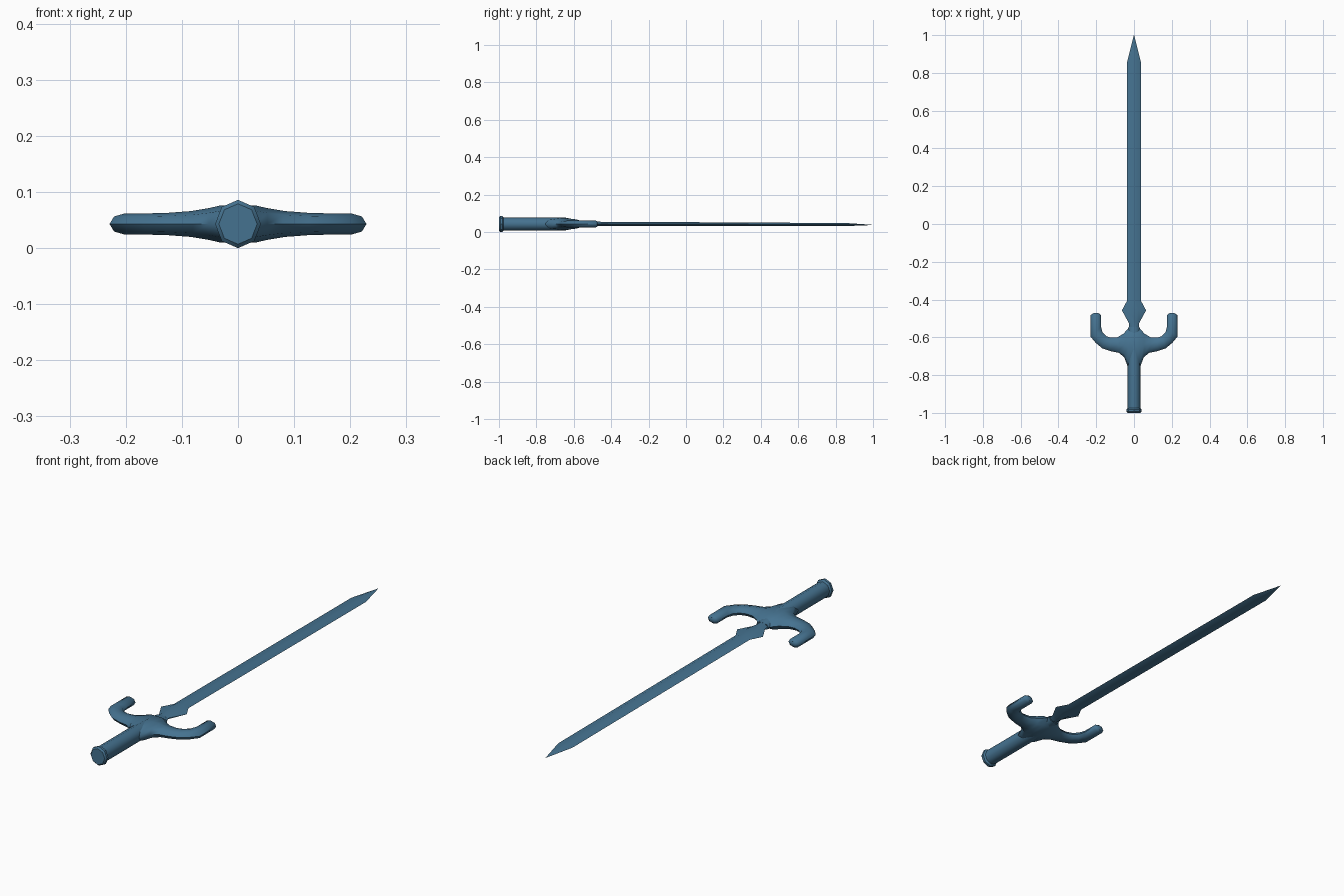
import bpy, bmesh, math

if "Cube" in bpy.data.objects:
    bpy.data.objects.remove(bpy.data.objects["Cube"])

ZC = 0.043
blue = bpy.data.materials.new("blue_steel")
blue.diffuse_color = (0.06, 0.17, 0.28, 1)
blue.use_nodes = True
blue.node_tree.nodes["Principled BSDF"].inputs["Base Color"].default_value = blue.diffuse_color


def loft(name, rings, angle):
    """Skin a list of equal-length point rings; close both ends."""
    bm = bmesh.new()
    loops = [[bm.verts.new(p) for p in ring] for ring in rings]
    n = len(loops[0])
    for a, b in zip(loops, loops[1:]):
        for i in range(n):
            j = (i + 1) % n
            bm.faces.new((a[i], a[j], b[j], b[i]))
    bm.faces.new(loops[0])
    bm.faces.new(loops[-1])
    bmesh.ops.remove_doubles(bm, verts=bm.verts, dist=1e-5)
    bmesh.ops.recalc_face_normals(bm, faces=bm.faces)
    mesh = bpy.data.meshes.new(name)
    bm.to_mesh(mesh)
    bm.free()
    ob = bpy.data.objects.new(name, mesh)
    bpy.context.collection.objects.link(ob)
    mesh.materials.append(blue)
    bpy.ops.object.select_all(action='DESELECT')
    ob.select_set(True)
    bpy.context.view_layer.objects.active = ob
    bpy.ops.object.shade_smooth_by_angle(angle=math.radians(angle))
    return ob


def octagon(y, rx, rz):
    return [(rx * math.cos(k * math.pi / 4), y, ZC + rz * math.sin(k * math.pi / 4))
            for k in range(8)]


# Grip, flattening towards the blade
loft("grip", [octagon(*s) for s in (
    (-0.985, 0.034, 0.035), (-0.65, 0.034, 0.035),
    (-0.59, 0.034, 0.023), (-0.545, 0.03, 0.016))], 50)

# Pommel cap
loft("pommel", [octagon(y, r * 0.95, r) for y, r in (
    (-1.0, 0.036), (-0.993, 0.043), (-0.982, 0.043), (-0.974, 0.034))], 35)

# Guard prongs: inner edge point, outer edge point, half height
guard = (
    ((0.0, -0.548), (0.0, -0.78), 0.034),
    ((0.03, -0.552), (0.033, -0.755), 0.033),
    ((0.055, -0.58), (0.052, -0.705), 0.028),
    ((0.088, -0.6), (0.08, -0.682), 0.023),
    ((0.122, -0.602), (0.125, -0.673), 0.020),
    ((0.148, -0.593), (0.168, -0.658), 0.019),
    ((0.167, -0.573), (0.202, -0.63), 0.019),
    ((0.174, -0.545), (0.229, -0.598), 0.019),
    ((0.174, -0.482), (0.229, -0.482), 0.019),
    ((0.188, -0.472), (0.215, -0.472), 0.011),
)


def guard_ring(inner, outer, h, side):
    ring = []
    for k in range(8):
        a = k * math.pi / 4
        t = 0.5 + 0.5 * math.cos(a)
        ring.append((side * (inner[0] + (outer[0] - inner[0]) * t),
                     inner[1] + (outer[1] - inner[1]) * t, ZC + h * math.sin(a)))
    return ring


# One continuous guard, mirrored about the grip
loft("guard", [guard_ring(*s, -1) for s in reversed(guard[1:])]
     + [guard_ring(*s, 1) for s in guard], 50)


# Blade with side lugs: y, half width, half thickness, centre height
def blade_ring(y, w, t, z):
    f = w * 0.35
    return [(w, y, z), (f, y, z + t), (-f, y, z + t),
            (-w, y, z), (-f, y, z - t), (f, y, z - t)]


loft("blade", [blade_ring(*s) for s in (
    (-0.57, 0.027, 0.014, 0.044), (-0.525, 0.027, 0.013, 0.044),
    (-0.457, 0.064, 0.011, 0.044), (-0.405, 0.036, 0.011, 0.044),
    (0.86, 0.036, 0.008, 0.04), (1.0, 0.0005, 0.0005, 0.038))], 30)
